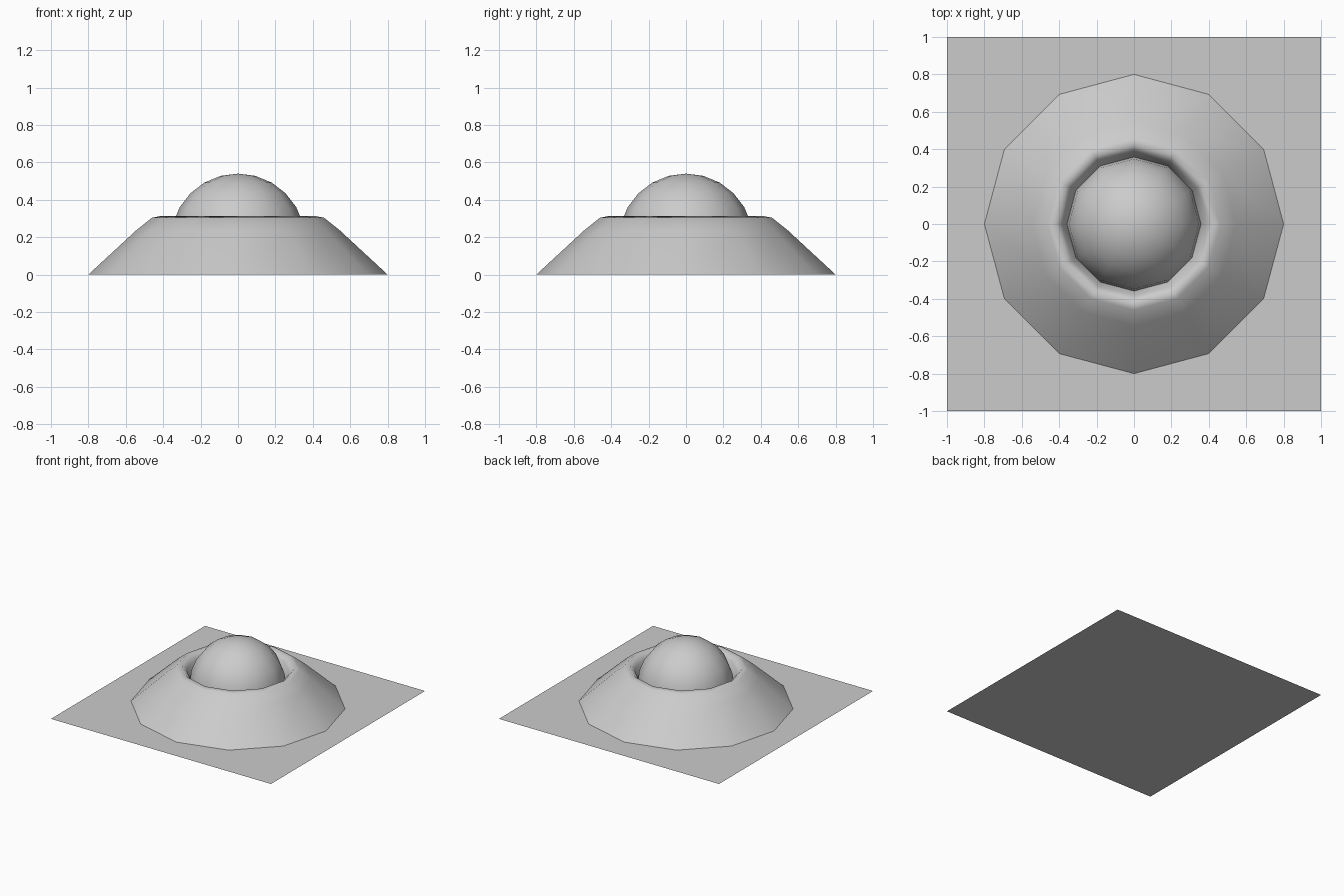
import bpy, bmesh, math

cube = bpy.data.objects.get("Cube")
if cube:
    bpy.data.objects.remove(cube, do_unlink=True)

SIDES = 12

grey = bpy.data.materials.new("light grey")
grey.use_nodes = True
grey.diffuse_color = (0.6, 0.6, 0.6, 1)
grey.node_tree.nodes["Principled BSDF"].inputs["Base Color"].default_value = (0.6, 0.6, 0.6, 1)


def finish(name, bm, smooth):
    mesh = bpy.data.meshes.new(name)
    bm.to_mesh(mesh)
    bm.free()
    mesh.materials.append(grey)
    for p in mesh.polygons:
        p.use_smooth = smooth
    obj = bpy.data.objects.new(name, mesh)
    bpy.context.collection.objects.link(obj)
    return obj


def lathe(name, profile):
    """Turn (radius, z) points, listed from outside to inside, around z."""
    bm = bmesh.new()
    rings = []
    for r, z in profile:
        if r < 1e-4:
            rings.append([bm.verts.new((0, 0, z))] * SIDES)
        else:
            angles = [2 * math.pi * j / SIDES for j in range(SIDES)]
            rings.append([bm.verts.new((r * math.cos(a), r * math.sin(a), z)) for a in angles])
    for low, high in zip(rings, rings[1:]):
        for j in range(SIDES):
            k = (j + 1) % SIDES
            corners = [low[j], low[k], high[k], high[j]]
            bm.faces.new(list(dict.fromkeys(corners)))
    return finish(name, bm, True)


# Flat square ground sheet
bm = bmesh.new()
bmesh.ops.create_grid(bm, x_segments=1, y_segments=1, size=1.0)
finish("base_sheet", bm, False)

# Sloping mound with a rounded rim that dips around the dome
lathe("mound", [(0.80, 0), (0.545, 0.236), (0.46, 0.304), (0.42, 0.312),
                (0.385, 0.275), (0.355, 0.18)])

# Dome: upper half of a sphere in 15 degree steps
R, CENTRE = 0.36, 0.18
lathe("dome", [(R * math.cos(math.radians(a)), CENTRE + R * math.sin(math.radians(a)))
               for a in range(0, 91, 15)])
